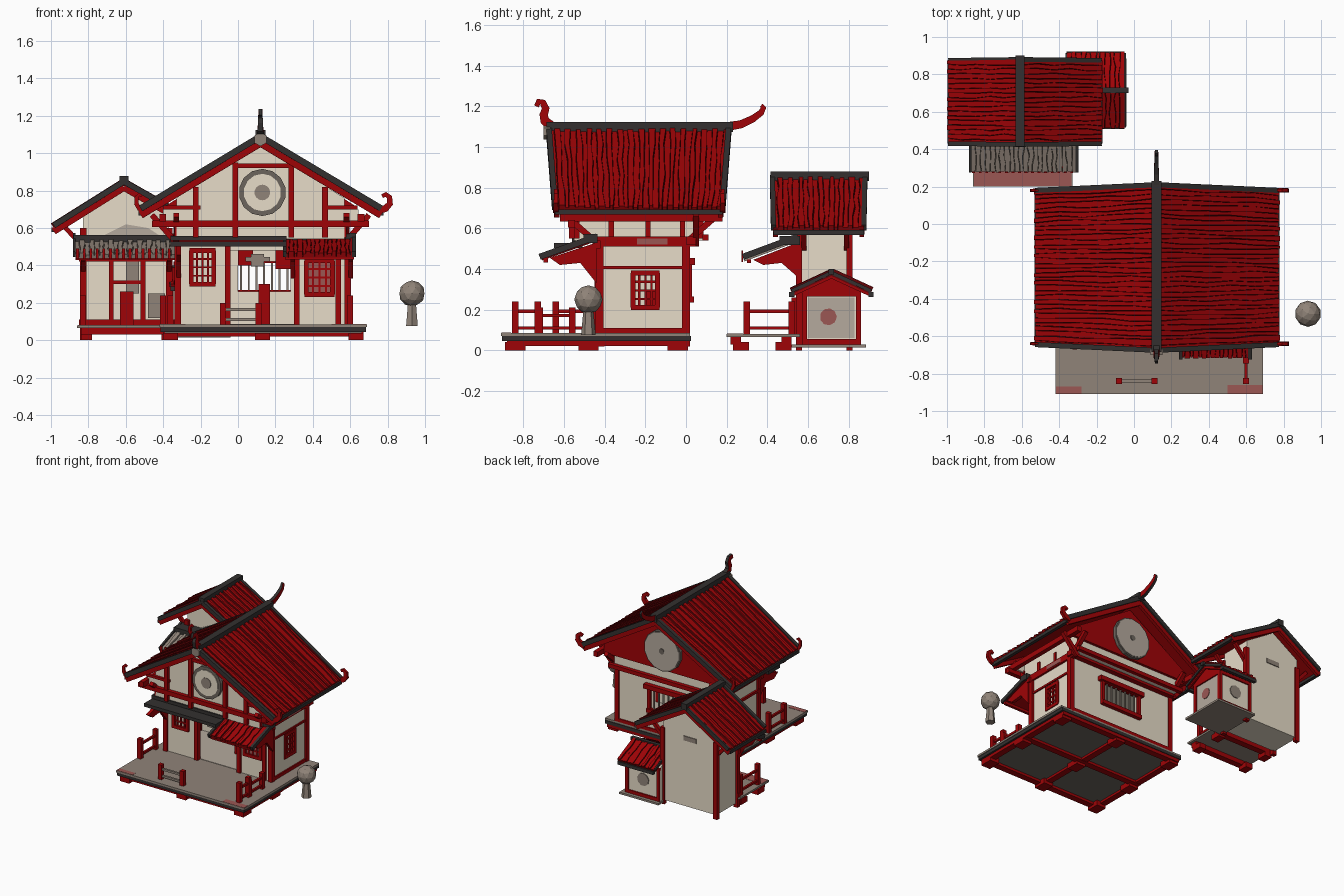
import bpy, bmesh, math, random
from mathutils import Vector, Matrix

if "Cube" in bpy.data.objects:
    bpy.data.objects.remove(bpy.data.objects["Cube"])
random.seed(4)

def colour(name, *rgb):
    m = bpy.data.materials.new(name)
    m.diffuse_color = (*rgb, 1)
    m.use_nodes = True
    m.node_tree.nodes["Principled BSDF"].inputs["Base Color"].default_value = m.diffuse_color
    return m

RED, DEEP = colour("red wood", .345, .001, .002), colour("deep red gaps", .12, .001, .002)
CREAM, PALE = colour("cream plaster", .82, .735, .595), colour("pale stone", .46, .4, .34)
TAUPE, UNDER = colour("taupe stone", .28, .23, .19), colour("brown underside", .15, .13, .11)
DARK, PINK = colour("dark slate", .033, .03, .029), colour("faded pink", .33, .095, .088)

def finish(name, bm, *mats):
    bmesh.ops.recalc_face_normals(bm, faces=bm.faces)
    me = bpy.data.meshes.new(name)
    bm.to_mesh(me)
    bm.free()
    for m in mats:
        me.materials.append(m)
    bpy.context.collection.objects.link(bpy.data.objects.new(name, me))

def block(bm, M, *size):
    bmesh.ops.create_cube(bm, size=1, matrix=M @ Matrix.Diagonal((*size, 1)))

def boxes(name, items, mat):
    """Axis-aligned boxes given as (x0, x1, y0, y1, z0, z1)."""
    bm = bmesh.new()
    for a, b, c, d, e, f in items:
        block(bm, Matrix.Translation(((a + b) / 2, (c + d) / 2, (e + f) / 2)), b - a, d - c, f - e)
    finish(name, bm, mat)

def beams(name, items, mat):
    """Straight timbers given as (start, end, width, height)."""
    bm = bmesh.new()
    for p, q, w, h in items:
        p, q = Vector(p), Vector(q)
        turn = (q - p).to_track_quat('Z', 'Y').to_matrix().to_4x4()
        block(bm, Matrix.Translation((p + q) / 2) @ turn, w, h, (q - p).length)
    finish(name, bm, mat)

def skin(name, strips, *mats):
    """Closed tubes through lists of rings; materials alternate around each ring."""
    bm = bmesh.new()
    for rings in strips:
        rs = [[bm.verts.new(v) for v in r] for r in rings]
        n = len(rs[0])
        for u, v in zip(rs, rs[1:]):
            for k in range(n):
                bm.faces.new((u[k], u[(k + 1) % n], v[(k + 1) % n], v[k])).material_index = k % len(mats)
        bm.faces.new(rs[0])
        bm.faces.new(rs[-1])
    finish(name, bm, *mats)

def prism(name, pts, y0, y1, mat, swap=False):
    """Profile in x-z pushed along y (or y-z along x when swapped)."""
    skin(name, [[[(y, a, z) if swap else (a, y, z) for a, z in pts] for y in (y0, y1)]], mat)

def disc(name, c, r, depth, mat, axis='Y', sides=14):
    bm = bmesh.new()
    M = Matrix.Translation(c) @ Matrix.Rotation(math.pi / 2, 4, 'X' if axis == 'Y' else 'Y')
    bmesh.ops.create_cone(bm, cap_ends=True, segments=sides, radius1=r, radius2=r, depth=depth, matrix=M)
    finish(name, bm, mat)

def horn(name, base, d, pts, r, edge):
    """Tapered curl rising from base in direction d, with its own edge colour."""
    d, rings = Vector(d), []
    side = Vector((-d.y, d.x, 0))
    P = [Vector(base) + d * a + Vector((0, 0, b)) for a, b in pts]
    for i, p in enumerate(P):
        k = r * (1 - .5 * i / (len(P) - 1))
        n, s = (P[min(i + 1, len(P) - 1)] - P[max(i - 1, 0)]).normalized().cross(side) * k, side * k * .65
        rings.append((p + n - s, p + n + s, p - n + s, p - n - s))
    skin(name, [rings], edge, RED)

def tiles(name, top, low, y0, y1, n, mat, gap, flare=0.0, swap=False):
    """Sloping sheet of wavy raised tile strips from top (a, z) to low (a, z)."""
    t, l = Vector((top[0], 0, top[1])), Vector((low[0], 0, low[1]))
    d = (l - t).normalized()
    up = Vector((-d.z, 0, d.x)) * (1 if d.x > 0 else -1)
    edge = [[(i + (random.uniform(-.25, .25) if 0 < i < n else 0)) / n for _ in range(6)] for i in range(n + 1)]
    strips = []
    for i in range(n):
        h, rings = .012 + .01 * (i % 2) + random.uniform(0, .007), []
        for s in range(6):
            f, m = s / 5, random.uniform(.0003, .002)
            a, b = y0 + flare * f, y1 - flare * f
            ya, yb = a + (b - a) * edge[i][s], a + (b - a) * edge[i + 1][s]
            vs = [(t.lerp(l, f) + up * k, y) for y, k in ((ya, -.008), (yb, -.008), (yb - m, h), (ya + m, h))]
            rings.append([(y, v.x, v.z) if swap else (v.x, y, v.z) for v, y in vs])
        strips.append(rings)
    skin(name, strips, mat, gap)

def gable_roof(name, apex, eaves, y0, y1, n, flare, w, swap=False):
    """Two tiled slopes with bargeboards, dark verge trim, eave edge and ridge cap."""
    P = (lambda a, b, z: (b, a, z)) if swap else (lambda a, b, z: (a, b, z))
    trim, board, (ax, az) = [], [], apex
    for ex, ez in eaves:
        tiles(name + "_tiles", apex, (ex, ez), y0, y1, n, RED, DEEP, flare, swap)
        for y, s in ((y0, 1), (y1, -1)):
            trim.append((P(ax, y, az + w * .35), P(ex, y + s * flare, ez + w * .35), w * .65, w * .8))
            board.append((P(ax, y + s * .01, az - w * .45), P(ex, y + s * (flare + .01), ez - w * .45), w * .6, w))
        trim.append((P(ex, y0 + flare, ez - .01), P(ex, y1 - flare, ez - .01), .025, .025))
    trim.append((P(ax, y0 - .01, az + w * .55), P(ax, y1 + .02, az + w * .55), w * 1.25, w * 1.2))
    beams(name + "_dark_trim", trim, DARK)
    beams(name + "_bargeboards", board, RED)

def lattice(name, at, c, z, w, h, axis, nx=4, nz=4, bar=RED):
    """Framed window grille centred on c along the wall."""
    P = (lambda a, b: (a, at, b)) if axis == 'X' else (lambda a, b: (at, a, b))
    xs, zs = [c - w / 2 + w * i / nx for i in range(nx + 1)], [z - h / 2 + h * i / nz for i in range(nz + 1)]
    for part, X, Z, t, m in (("_frame", xs[::nx], zs[::nz], .025, RED), ("_bars", xs[1:-1], zs[1:-1], .01, bar)):
        beams(name + part, [(P(a, zs[0]), P(a, zs[-1]), t, t) for a in X]
              + [(P(xs[0] - .01, b), P(xs[-1] + .01, b), t, t) for b in Z], m)

def rail(name, p, q, h=.16, mat=RED):
    beams(name + "_posts", [((*a, .08), (*a, .08 + h), .032, .032) for a in (p, q)], RED)
    beams(name + "_bars", [((*p, .08 + k), (*q, .08 + k), .016, .016) for k in (.03, h * .7)], mat)

# main house: deck and foundation
boxes("main_deck", [(-.42, .69, -.91, .02, .07, .085)], TAUPE)
boxes("main_deck_edge", [(-.415, .685, -.905, .025, .045, .07)], DARK)
boxes("main_deck_underside", [(-.39, .66, -.88, .0, .04, .046)], UNDER)
boxes("deck_stains", [(.5, .688, -.908, -.86, .084, .087), (-.418, -.28, -.908, -.87, .084, .087)], PINK)
boxes("indoor_floor", [(-.31, .57, -.41, -.01, .084, .088)], PALE)
boxes("deck_joists", [(-.4, .67, y, y + .05, .02, .047) for y in (-.88, -.45, -.03)]
      + [(x, x + .05, -.88, .02, .022, .048) for x in (-.4, .1, .62)]
      + [(x, x + .08, y, y + .1, 0, .04) for x in (-.4, .09, .59) for y in (-.89, -.53, -.09)], RED)
# main house: lower walls with doorway and window openings
boxes("lower_walls", [(-.32, -.05, -.43, -.41, .085, .55), (.31, .58, -.43, -.41, .085, .55), (-.05, .31, -.43, -.41, .48, .55),
      (-.33, -.31, -.43, .01, .085, .55), (.57, .59, -.43, -.26, .085, .55), (.57, .59, -.14, .01, .085, .55),
      (.57, .59, -.26, -.14, .085, .21), (.57, .59, -.26, -.14, .38, .55), (-.33, 0, -.01, .01, .085, .55),
      (.28, .59, -.01, .01, .085, .55), (0, .28, -.01, .01, .085, .26), (0, .28, -.01, .01, .42, .55)], CREAM)
boxes("posts", [(x, x + .035, y, y + .04, .08, .56) for x in (-.34, .57) for y in (-.445, -.02)]
      + [(x, x + .03, -.445, -.405, .08, .5) for x in (-.07, .3, .52)], RED)
boxes("wall_beams", [(.585, .6, -.43, .01, .4, .415), (.585, .6, -.43, .01, .085, .11), (-.34, .6, .005, .02, .085, .11),
      (-.36, .62, -.45, -.42, .5, .54), (.575, .605, -.46, .05, .51, .56), (-.36, -.325, -.46, .05, .52, .56),
      (-.36, .62, .0, .05, .52, .56), (-.345, -.325, -.43, .01, .085, .11), (-.345, -.325, -.43, .01, .4, .42)], RED)
boxes("faded_beam_patch", [(.6, .608, -.24, -.09, .52, .55)], PINK)
lattice("front_window_left", -.437, -.19, .39, .12, .18, 'X')
lattice("front_window_right", -.437, .435, .335, .14, .18, 'X')
boxes("front_window_panes", [(.365, .505, -.436, -.429, .245, .425)], PINK)
lattice("side_window", .585, -.2, .295, .12, .17, 'Y')
lattice("back_window", .018, .14, .34, .33, .17, 'X', 8, 1, TAUPE)
boxes("back_window_sill", [(-.06, .34, .005, .045, .42, .455), (-.04, .32, .005, .04, .235, .265)], RED)
boxes("door_cloth_and_stool", [(.0, .08, -.4, -.39, .4, .48), (.2, .3, -.4, -.39, .38, .48), (.11, .17, -.2, -.14, .085, .3)], RED)
# main house: upper storey and gables
prism("upper_storey", [(-.33, .54), (.57, .54), (.57, .76), (.12, 1.04), (-.33, .76)], -.55, .08, CREAM)
boxes("gable_corner_panels", [(-.4, -.33, -.55, -.53, .64, .7), (.57, .645, -.55, -.53, .64, .7)], CREAM)
prism("back_gable_panel", [(-.4, .64), (.64, .64), (.64, .71), (.12, 1.04), (-.4, .71)], .08, .1, RED)
boxes("gable_frame", [(-.46, .7, -.58, -.545, .605, .64), (-.4, -.2, -.57, -.545, .7, .72), (.45, .64, -.57, -.545, .7, .72),
      (-.02, .28, -.57, -.545, .92, .945), (-.36, .6, .08, .11, .54, .57)]
      + [(x, x + .03, -.575, -.545, .55, t) for x, t in ((-.24, .82), (-.03, .95), (.27, .95), (.45, .82))], RED)
boxes("plate_beams", [(x, x + .035, -.62, .18, .635, .675) for x in (-.42, .64)]
      + [(x, x + .015, y, y + .025, .55, .65) for x in (-.34, .565) for y in (-.55, -.38, -.2, -.03, .06)], RED)
beams("eave_brackets", [((x, .05, .52), (x + s * .13, .05, .67), .03, .03) for x, s in ((-.33, -1), (.57, 1))]
      + [((x, a, .53), (x, b, .67), .03, .03) for x in (-.33, .58) for a, b in ((0, .16), (-.44, -.6))], RED)
for tag, c, s, parts in (("front", (.13, -.56, .79), -1, ((.126, UNDER), (.1, CREAM), (.042, TAUPE))),
                         ("back", (.12, .11, .8), 1, ((.158, UNDER), (.148, PALE), (.022, UNDER)))):
    for i, (r, m) in enumerate(parts):
        disc(f"{tag}_medallion_{('rim', 'face', 'centre')[i]}", (c[0], c[1] + s * .004 * i, c[2]), r, .03, m)
# main roof with upturned horns
gable_roof("main_roof", (.12, 1.075), ((-.52, .69), (.765, .69)), -.675, .21, 34, .03, .042)
horn("front_ridge_horn", (.12, -.66, 1.1), (0, -1, 0), [(0, 0), (.035, .03), (.04, .06), (.03, .09), (.045, .12), (.065, .125), (.075, .1)], .025, DARK)
horn("back_ridge_horn", (.12, .2, 1.1), (0, 1, 0), [(0, 0), (.07, .012), (.13, .04), (.17, .07), (.182, .095), (.17, .105)], .022, DARK)
disc("front_ridge_boss", (.12, -.685, 1.075), .038, .03, TAUPE, sides=6)
for x, s in ((-.5, -.7), (.75, 1)):
    for y in (-.64, .18):
        horn("eave_horn", (x, y, .695), (s, 0, 0), [(0, 0), (.04, .01), (.062, .035), (.06, .07), (.04, .085), (.02, .075)], .021, RED)
# front awnings and hanging lamp
tiles("right_awning", (-.47, .535), (-.71, .45), .25, .62, 16, RED, DEEP, swap=True)
beams("awning_trim", [((x, -.44, .56), (x, -.72, .46), .02, .03) for x in (.25, .62)] + [((.24, -.47, .55), (.63, -.47, .55), .07, .045),
      ((-.36, -.58, .515), (.26, -.58, .515), .14, .025), ((-.36, -.5, .545), (.26, -.5, .545), .12, .025)], DARK)
for x in (-.33, .28, .59):
    prism("awning_bracket", [(-.44, .33), (-.44, .53), (-.67, .455), (-.62, .42), (-.52, .43)], x, x + .025, RED, True)
boxes("awning_lower_rail", [(.25, .62, -.7, -.68, .432, .457)], RED)
boxes("hanging_lamp", [(.04, .17, -.48, -.44, .42, .445), (.07, .14, -.48, -.44, .395, .46)], TAUPE)
# deck railings
rail("front_rail", (-.08, -.84), (.11, -.84), .12, TAUPE)
rail("right_rail", (.6, -.84), (.6, -.73))
rail("right_rail_inner", (.6, -.72), (.6, -.56), .13)
rail("left_rail", (-.4, -.64), (-.4, -.45))
# stone lantern beside the house
bm = bmesh.new()
at = lambda z: Matrix.Translation((.93, -.48, z))
bmesh.ops.create_icosphere(bm, subdivisions=2, radius=.07, matrix=at(.25))
bmesh.ops.create_cone(bm, cap_ends=True, segments=6, radius1=.036, radius2=.024, depth=.13, matrix=at(.14))
finish("stone_lantern", bm, TAUPE)
# small house
prism("small_house_walls", [(-.83, .03), (-.37, .03), (-.37, .66), (-.61, .81), (-.83, .67)], .56, .81, CREAM)
prism("small_gable_stain", [(-.72, .56), (-.42, .56), (-.48, .6), (-.6, .62)], .553, .562, PALE)
boxes("small_house_posts", [(x, x + .035, y, y + .03, .0, .6) for x in (-.845, -.385) for y in (.54, .79)]
      + [(x, x + .025, .54, .57, .08, .45) for x in (-.69, -.52)] + [(-.63, -.56, .52, .57, .08, .26)]
      + [(-.85, -.35, .54, .57, .42, .45), (-.85, -.35, .54, .57, .08, .11), (-.69, -.5, .54, .565, .3, .32)], RED)
boxes("small_house_door", [(-.6, -.53, .545, .562, .25, .42), (-.48, -.39, .55, .562, .12, .25)], TAUPE)
beams("small_roof_brackets", [((x, y, .5), (x + s * .1, y, .61), .025, .025) for x, s in ((-.83, -1), (-.37, 1)) for y in (.58, .79)], RED)
gable_roof("small_roof", (-.61, .835), ((-.985, .6), (-.18, .59)), .425, .88, 18, .005, .038)
boxes("small_house_vent", [(-.66, -.55, .809, .816, .545, .58)], TAUPE)
boxes("small_porch_deck", [(-.86, -.33, .2, .56, .065, .08)], TAUPE)
boxes("small_porch_stain", [(-.855, -.335, .202, .28, .079, .082)], PINK)
boxes("small_porch_joists", [(-.84, -.35, y, y + .05, .03, .066) for y in (.22, .47)]
      + [(x, x + .06, y, y + .08, .0, .04) for x in (-.84, -.41) for y in (.23, .44)], RED)
tiles("small_awning", (.5, .525), (.285, .445), -.87, -.31, 22, TAUPE, TAUPE, swap=True)
beams("small_awning_trim", [((x, .55, .56), (x, .28, .46), .015, .03) for x in (-.875, -.305)]
      + [((-.88, .51, .54), (-.3, .51, .54), .1, .045)], DARK)
for x in (-.84, -.38):
    prism("small_awning_bracket", [(.55, .36), (.55, .53), (.33, .445), (.38, .42), (.47, .43)], x, x + .025, RED, True)
boxes("small_awning_fringe", [(-.865 + i * .035, -.85 + i * .035, .272, .28, .435, .49) for i in range(16)]
      + [(-.87, -.31, .3, .32, .43, .447)], RED)
rail("small_rail_right", (-.36, .3), (-.36, .52))
rail("small_rail_left", (-.83, .3), (-.83, .52))
# lean-to shed
boxes("shed_floor", [(-.38, -.04, .52, .885, .015, .03)], TAUPE)
prism("shed_walls", [(.58, .03), (.85, .03), (.85, .29), (.715, .365), (.58, .29)], -.37, -.085, CREAM, True)
boxes("shed_side_panel", [(-.086, -.08, .6, .83, .06, .26)], PALE)
boxes("shed_frame", [(x, x + .025, y, y + .025, .03, .29) for x in (-.37, -.1) for y in (.57, .835)]
      + [(-.1, -.075, .57, .86, z, z + .025) for z in (.03, .265)] + [(-.37, -.08, .84, .86, z, z + .025) for z in (.03, .265)], RED)
prism("shed_gable", [(.56, .285), (.87, .285), (.715, .37)], -.085, -.075, RED, True)
disc("shed_side_disc", (-.08, .7, .165), .042, .008, PINK, 'X', 9)
disc("shed_back_disc", (-.225, .851, .165), .05, .01, TAUPE, 'Y', 9)
gable_roof("shed_roof", (.715, .375), ((.52, .285), (.91, .285)), -.36, -.05, 12, 0, .022, True)
